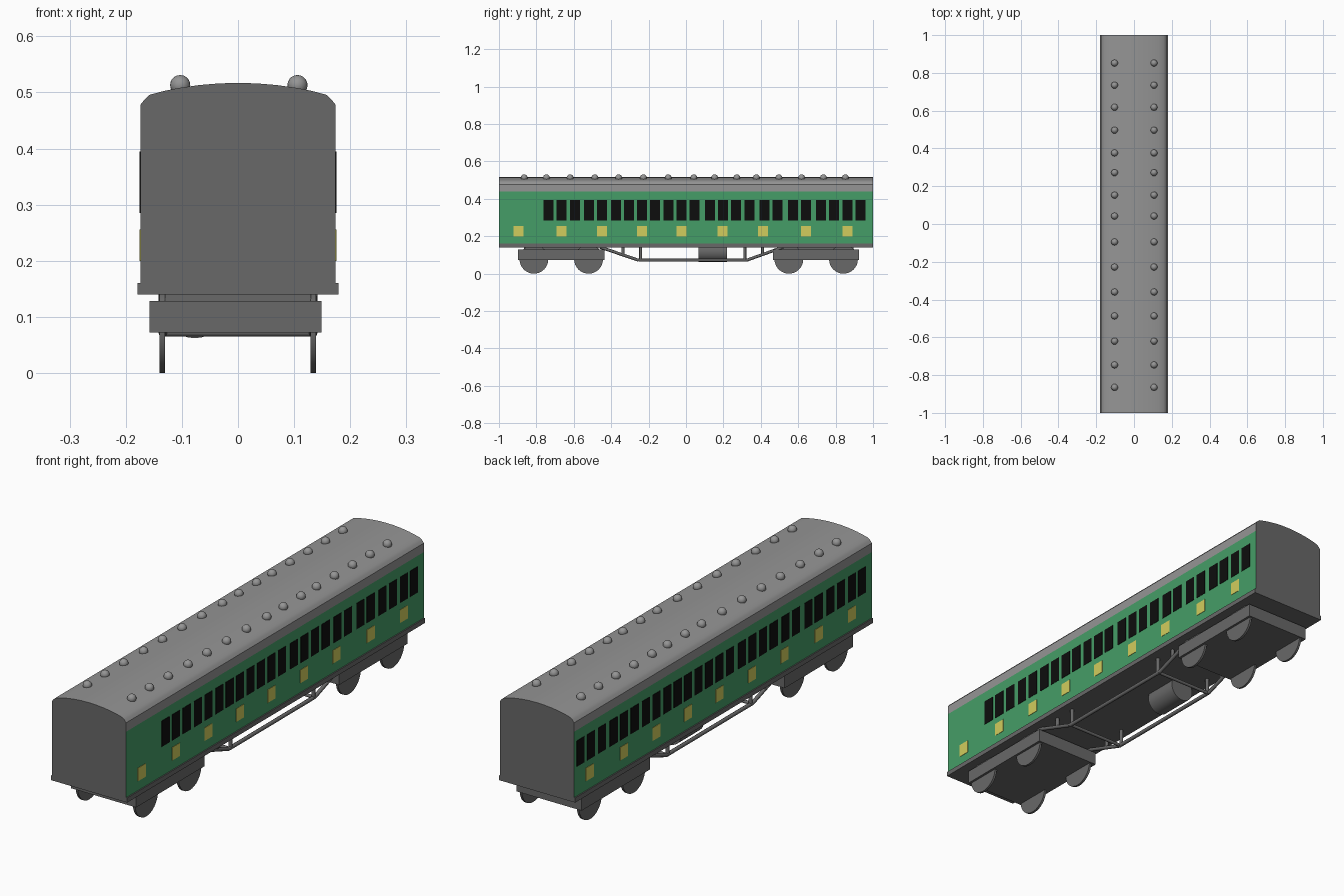
import bpy, bmesh, math
from mathutils import Vector

if "Cube" in bpy.data.objects:
    bpy.data.objects.remove(bpy.data.objects["Cube"])


def material(name, rgb):
    m = bpy.data.materials.new(name)
    m.diffuse_color = (*rgb, 1)
    m.use_nodes = True
    m.node_tree.nodes["Principled BSDF"].inputs["Base Color"].default_value = m.diffuse_color
    return m


DARK = material("dark grey", (0.14, 0.14, 0.14))
ROOF = material("roof grey", (0.30, 0.30, 0.30))
GREEN = material("green", (0.06, 0.34, 0.135))
BLACK = material("window black", (0.004, 0.004, 0.004))
YELLOW = material("yellow", (0.64, 0.61, 0.11))


def finish(bm, name, mats, smooth=None):
    bmesh.ops.recalc_face_normals(bm, faces=bm.faces)
    me = bpy.data.meshes.new(name)
    bm.to_mesh(me)
    bm.free()
    for m in mats:
        me.materials.append(m)
    ob = bpy.data.objects.new(name, me)
    bpy.context.collection.objects.link(ob)
    if smooth:
        bpy.context.view_layer.objects.active = ob
        ob.select_set(True)
        bpy.ops.object.shade_smooth_by_angle(angle=math.radians(smooth))
        ob.select_set(False)
    return ob


def add_box(bm, lo, hi):
    vs = bmesh.ops.create_cube(bm, size=1)["verts"]
    lo, hi = Vector(lo), Vector(hi)
    for v in vs:
        v.co = (lo + hi) / 2 + v.co * (hi - lo)


def add_rod(bm, a, b, r, segs=8):
    a, b = Vector(a), Vector(b)
    d = b - a
    vs = bmesh.ops.create_cone(bm, cap_ends=True, segments=segs, radius1=r,
                               radius2=r, depth=d.length)["verts"]
    q = d.to_track_quat("Z", "Y")
    for v in vs:
        v.co = q @ v.co + (a + b) / 2


# body shell: extruded cross-section, coloured by height and direction
half = [(0.174, 0.16), (0.174, 0.44), (0.174, 0.478), (0.166, 0.488), (0.157, 0.496),
        (0.13, 0.503), (0.105, 0.508), (0.07, 0.513), (0.035, 0.516)]
section = half + [(0, 0.517)] + [(-x, z) for x, z in reversed(half)]
bm = bmesh.new()
front = bm.faces.new([bm.verts.new((x, -1, z)) for x, z in section])
ext = bmesh.ops.extrude_face_region(bm, geom=[front], use_keep_orig=True)["geom"]
for v in ext:
    if isinstance(v, bmesh.types.BMVert):
        v.co.y = 1
bmesh.ops.recalc_face_normals(bm, faces=bm.faces)
for f in bm.faces:
    f.normal_update()
    z = f.calc_center_median().z
    if abs(f.normal.y) > 0.9 or z < 0.17:
        f.material_index = 0
    elif z < 0.44:
        f.material_index = 1
    else:
        f.material_index = 2
finish(bm, "carriage_body", [DARK, GREEN, ROOF], 35)

# windows and yellow panels: thin plates; the left side is the right side turned half round
win = [-.735, -.666, -.594, -.519, -.449, -.374, -.305, -.235, -.166, -.094, -.024, .045,
       .128, .198, .267, .34, .42, .489, .572, .642, .722, .791, .864, .933]
extra = [-.957, -.887, -.815]
panels = [-.896, -.666, -.449, -.235, -.024, .195, .412, .642, .864]


def plates(name, mat, right, left, z0, z1, w):
    bm = bmesh.new()
    for s, ys in ((1, right), (-1, left)):
        for y in ys:
            x = s * 0.174
            add_box(bm, (x - 0.0015, s * y - w / 2, z0), (x + 0.0015, s * y + w / 2, z1))
    finish(bm, name, [mat])


plates("windows", BLACK, win, extra + win, 0.285, 0.395, 0.052)
plates("yellow_panels", YELLOW, panels, panels, 0.20, 0.256, 0.052)

# roof vents
bm = bmesh.new()
for y in (.852, .735, .618, .497, .376, .272, .153, .042, -.095, -.228, -.36, -.487,
          -.62, -.746, -.865):
    for x in (-0.103, 0.106):
        vs = bmesh.ops.create_uvsphere(bm, u_segments=16, v_segments=10, radius=0.018)["verts"]
        for v in vs:
            v.co += Vector((x, y, 0.513))
finish(bm, "roof_vents", [ROOF], 40)

# floor frame
bm = bmesh.new()
add_box(bm, (-0.179, -1, 0.14), (0.179, 1, 0.16))
finish(bm, "floor_frame", [DARK])

# bogies with bolsters and wheels
for name, yc in (("front", -0.667), ("rear", 0.696)):
    bm = bmesh.new()
    add_box(bm, (-0.158, yc - 0.23, 0.072), (0.149, yc + 0.23, 0.128))
    add_box(bm, (-0.13, yc - 0.2, 0.127), (0.13, yc + 0.2, 0.141))
    finish(bm, name + "_bogie", [DARK])
    bm = bmesh.new()
    for dy in (-0.146, 0.146):
        for x in (-0.135, 0.134):
            add_rod(bm, (x - 0.005, yc + dy, 0.077), (x + 0.005, yc + dy, 0.077), 0.077, 32)
    finish(bm, name + "_wheels", [DARK], 35)

# underframe truss: side rods, posts and cross bars
path = [(-0.46, 0.142), (-0.255, 0.072), (0.325, 0.072), (0.52, 0.142)]
bm = bmesh.new()
for x in (-0.134, 0.134):
    for (y0, z0), (y1, z1) in zip(path, path[1:]):
        add_rod(bm, (x, y0, z0), (x, y1, z1), 0.008)
    for y, z in ((-0.337, 0.1), (-0.242, 0.072), (0.315, 0.072), (0.41, 0.102)):
        add_rod(bm, (x, y, z), (x, y, 0.142), 0.008)
for y in (-0.25, 0.32):
    add_rod(bm, (-0.134, y, 0.072), (0.134, y, 0.072), 0.007)
finish(bm, "underframe_truss", [DARK], 50)

# tank under the floor
bm = bmesh.new()
add_rod(bm, (-0.077, 0.067, 0.117), (-0.077, 0.22, 0.117), 0.055, 28)
for v in bm.verts:
    v.co.z = min(v.co.z, 0.15)
finish(bm, "underfloor_tank", [DARK], 35)
